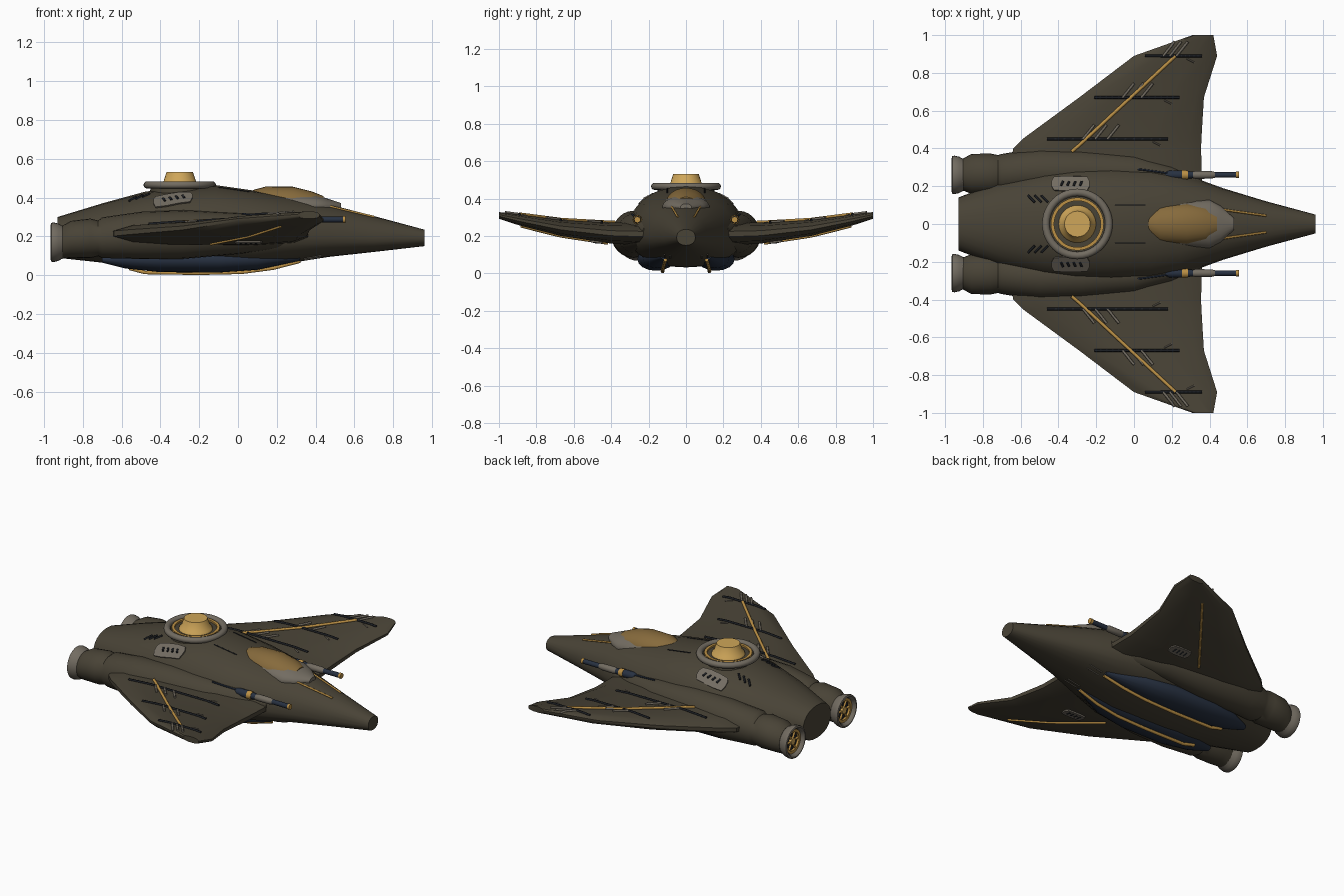
import bpy, bmesh, math
from mathutils import Vector
from mathutils.bvhtree import BVHTree

if "Cube" in bpy.data.objects:
    bpy.data.objects.remove(bpy.data.objects["Cube"])


def material(name, r, g, b):
    m = bpy.data.materials.new(name)
    m.use_nodes = True
    m.diffuse_color = (r, g, b, 1)
    m.node_tree.nodes["Principled BSDF"].inputs["Base Color"].default_value = (r, g, b, 1)
    return m


OLIVE = material("olive hull", .066, .056, .037)
GREY = material("warm grey metal", .17, .15, .12)
GOLD = material("pale gold", .62, .38, .1)
TRIM = material("gold trim", .5, .28, .06)
GLASS = material("amber glass", .24, .145, .045)
BLUE = material("dark blue", .02, .03, .052)
DARK = material("charcoal", .012, .014, .018)

skins = []   # surfaces that small details are laid upon


def loft(name, rings, mat, skin=False, angle=35):
    """Skin a list of equal-sized point rings and cap both ends."""
    bm = bmesh.new()
    rows = [[bm.verts.new(p) for p in ring] for ring in rings]
    n = len(rows[0])
    for a, b in zip(rows, rows[1:]):
        for i in range(n):
            bm.faces.new((a[i], a[(i + 1) % n], b[(i + 1) % n], b[i]))
    bm.faces.new(rows[0])
    bm.faces.new(rows[-1])
    bmesh.ops.recalc_face_normals(bm, faces=bm.faces)
    if skin:
        skins.append(BVHTree.FromBMesh(bm))
    mesh = bpy.data.meshes.new(name)
    bm.to_mesh(mesh)
    bm.free()
    mesh.materials.append(mat)
    ob = bpy.data.objects.new(name, mesh)
    bpy.context.collection.objects.link(ob)
    bpy.ops.object.select_all(action='DESELECT')
    ob.select_set(True)
    bpy.context.view_layer.objects.active = ob
    bpy.ops.object.shade_smooth_by_angle(angle=math.radians(angle))


def section(x, y, z, ry, up, down, n=24, power=1.0):
    """Rounded cross-section across the x axis."""
    ring = []
    for i in range(n):
        a = math.tau * i / n
        c, s = math.cos(a), math.sin(a)
        c = math.copysign(abs(c) ** power, c)
        s = math.copysign(abs(s) ** power, s)
        ring.append((x, y + ry * c, z + (up if s > 0 else down) * s))
    return ring


def lathe(name, centre, profile, mat, axis='X', n=24, angle=35):
    """Turn (distance, radius) pairs about an axis through centre."""
    rings = []
    for d, r in profile:
        ring = []
        for i in range(n):
            c, s = r * math.cos(math.tau * i / n), r * math.sin(math.tau * i / n)
            ring.append(Vector(centre) + Vector((d, c, s) if axis == 'X' else (c, s, d)))
        rings.append(ring)
    loft(name, rings, mat, angle=angle)


def tube(name, path, r, mat, n=6):
    path = [Vector(p) for p in path]
    rings = []
    for i, p in enumerate(path):
        t = (path[min(i + 1, len(path) - 1)] - path[max(i - 1, 0)]).normalized()
        u = t.cross(Vector((0, 0, 1) if abs(t.z) < .9 else (1, 0, 0))).normalized()
        v = u.cross(t)
        rings.append([p + r * (u * math.cos(math.tau * k / n) + v * math.sin(math.tau * k / n))
                      for k in range(n)])
    loft(name, rings, mat, angle=65)


def drop(x, y, below=False):
    """Outermost skin point and normal above or below (x, y)."""
    way = 1 if below else -1
    hits = [b.ray_cast(Vector((x, y, -way)), Vector((0, 0, way))) for b in skins]
    h = min((h for h in hits if h[0]), key=lambda k: k[3])
    return h[0], h[1]


def line(name, a, b, r, mat, below=False, steps=14):
    """Thin bead following the skin from a to b."""
    pts = []
    for i in range(steps + 1):
        f = i / steps
        p, nrm = drop(a[0] + (b[0] - a[0]) * f, a[1] + (b[1] - a[1]) * f, below)
        pts.append(p + nrm * r * .4)
    tube(name, pts, r, mat)


def plate(name, x, y, lx, ly, mat, below=False):
    """Bevelled oblong panel lying on the skin."""
    low, high = [], []
    for i in range(12):
        a = math.tau * (i + .5) / 12
        c, s = math.cos(a), math.sin(a)
        px = x + lx * max(-1, min(1, 1.25 * c))
        p, nrm = drop(px, y + ly * max(-1, min(1, 1.25 * s)), below)
        low.append(p - nrm * .015)
        high.append(p + nrm * .009)
    loft(name, [low, high], mat)


# Fuselage: x, half width, bottom, middle, top
hull = [(-.93, .14, .09, .19, .30), (-.7, .23, .065, .2, .37), (-.48, .285, .045, .21, .43),
        (-.3, .31, .035, .21, .455), (-.12, .31, .032, .21, .465), (.09, .3, .035, .205, .435),
        (.25, .27, .06, .2, .41), (.47, .19, .095, .195, .365), (.7, .12, .12, .192, .305),
        (.96, .05, .15, .192, .235)]
loft("fuselage", [section(x, 0, m, w, t - m, m - b, 24, .9) for x, w, b, m, t in hull], OLIVE, True)

# Canopy frame and glass: x, half width, top
frame = [(.06, .05, .405), (.1, .1, .43), (.25, .122, .437), (.4, .127, .415), (.46, .095, .395),
         (.53, .03, .372)]
loft("canopy_frame", [section(x, 0, .355, w, t - .355, .05) for x, w, t in frame], GREY)
glass = [(.05, .03, .42), (.08, .07, .44), (.14, .105, .456), (.28, .11, .457), (.38, .095, .432),
         (.44, .055, .408)]
loft("canopy_glass", [section(x, 0, .37, w, t - .37, .03) for x, w, t in glass], GLASS)

# Dorsal turret
hub = (-.3, 0, 0)
rim = [(.465 + .019 * math.sin(a), .167 + .02 * math.cos(a))
       for a in (math.tau * k / 12 - 2 for k in range(12))]
lathe("turret_pedestal", hub, [(.38, .16), (.455, .15)], OLIVE, 'Z', 32)
lathe("turret_ring", hub, rim, GREY, 'Z', 40, 60)
lathe("turret_deck", hub, [(.44, .15), (.463, .15)], OLIVE, 'Z', 40)
lathe("turret_trim", hub, [(.46, .14), (.474, .14), (.474, .123), (.46, .123)], TRIM, 'Z', 40)
lathe("turret_dome", hub, [(.46, .1), (.475, .094), (.485, .083), (.532, .068)], GOLD, 'Z', 32)

# Section tables for the mirrored parts
pod = [(-.905, .262, .17, .085, .085), (-.86, .265, .185, .106, .095), (-.76, .265, .19, .108, .102),
       (-.72, .265, .19, .1, .092), (-.7, .265, .193, .106, .105), (-.6, .275, .2, .112, .113),
       (-.5, .28, .205, .12, .122), (-.28, .28, .21, .115, .125), (0, .27, .215, .1, .105),
       (.2, .23, .22, .08, .085), (.36, .18, .225, .05, .05)]
span = [(.22, -.66, .36, .21, .12), (.4, -.64, .355, .215, .112), (.45, -.59, .357, .22, .106),
        (.67, -.29, .37, .243, .085), (.89, 0, .44, .285, .058), (1, .31, .42, .31, .036)]
foil = [(0, .12), (.1, .38), (.3, .5), (.72, .5), (.93, .36), (1, .12)]
foil += [(u, -v) for u, v in reversed(foil)]
keel = [(-.7, .16, .08, .02, .015), (-.58, .16, .08, .07, .045), (-.4, .16, .078, .1, .062),
        (-.1, .16, .076, .1, .062), (.1, .15, .08, .08, .052), (.32, .12, .09, .015, .015)]

for s, side in ((-1, "front"), (1, "back")):
    # Engine pod, wing and belly blister
    loft(side + "_engine_pod", [section(x, s * y, z, ry, rz, rz) for x, y, z, ry, rz in pod],
         OLIVE, True)
    loft(side + "_wing", [[(b + (f - b) * u, s * y, z + t * v) for u, v in foil]
                          for y, b, f, z, t in span], OLIVE, True)
    loft(side + "_belly_blister", [section(x, s * y, z, ry, rz, rz, 16)
                                   for x, y, z, ry, rz in keel], BLUE)
    tube(side + "_belly_rail", [(-.56, s * .125, .035), (-.48, s * .125, .014), (-.2, s * .125, .01),
                                (.02, s * .125, .015), (.18, s * .12, .036), (.32, s * .11, .072)],
         .01, TRIM)

    # Engine nozzle with spoked core
    eng = (0, s * .26, .17)
    lathe(side + "_nozzle", eng, [(-.89, .08), (-.908, .086), (-.925, .096), (-.95, .102),
                                  (-.962, .1), (-.965, .09), (-.955, .08), (-.925, .074)],
          GREY, n=28, angle=60)
    lathe(side + "_nozzle_core", eng, [(-.9, .074), (-.93, .074)], DARK)
    lathe(side + "_nozzle_trim", eng, [(-.92, .075), (-.944, .075), (-.944, .058), (-.92, .058)],
          TRIM)
    lathe(side + "_nozzle_hub", eng, [(-.92, .028), (-.945, .022)], GOLD, n=12)
    for k in range(6):
        a = math.tau * k / 6
        end = Vector((-.934, s * .26 + .06 * math.cos(a), .17 + .06 * math.sin(a)))
        tube(side + "_nozzle_spoke", [(-.934, s * .26, .17), end], .007, TRIM)

    # Forward gun
    gun = (0, s * .26, .287)
    lathe(side + "_gun_mount", gun, [(.15, .012), (.19, .024), (.26, .024), (.32, .016)], BLUE, n=12)
    lathe(side + "_gun_collar", gun, [(.255, .026), (.285, .024)], TRIM, n=12)
    lathe(side + "_gun_sleeve", gun, [(.305, .015), (.325, .021), (.41, .02), (.43, .015)], GREY, n=12)
    lathe(side + "_gun_barrel", gun, [(.42, .015), (.545, .015)], BLUE, n=12)
    lathe(side + "_gun_muzzle", gun, [(.54, .017), (.555, .017)], TRIM, n=12)

for s, side in ((-1, "front"), (1, "back")):
    # Wing stripes, seams and ribs
    line(side + "_wing_stripe", (-.33, s * .38), (.22, s * .89), .009, TRIM)
    line(side + "_wing_under_stripe", (-.14, s * .42), (.22, s * .88), .007, TRIM, True)
    for y, a, b, ribs, gap in ((.45, -.46, .18, -.27, .065), (.67, -.21, .24, -.06, .05),
                               (.89, .06, .36, .155, .035)):
        line(side + "_wing_seam", (a, s * y), (b, s * y), .007, DARK)
        for k in range(3):
            x = ribs + gap * k
            line(side + "_wing_rib", (x, s * y), (x + .06, s * (y + .075)), .007, GREY, steps=4)
        line(side + "_wing_tick", (b - .08, s * (y - .015)), (b - .04, s * (y - .035)), .004, GREY,
             steps=2)

    # Vents with slots
    plate(side + "_hull_vent", -.335, s * .21, .1, .038, GREY)
    plate(side + "_wing_vent", .055, s * .48, .07, .035, GREY, True)
    for k in range(4):
        x = -.385 + .033 * k
        p, q = drop(x, s * .2), drop(x + .01, s * .222)
        tube(side + "_vent_slot", [p[0] + p[1] * .006, q[0] + q[1] * .006], .006, DARK)
        x = .015 + .026 * k
        p, q = drop(x, s * .465, True), drop(x, s * .495, True)
        tube(side + "_wing_vent_slot", [p[0] + p[1] * .006, q[0] + q[1] * .006], .006, DARK)

    # Hull slits, seams, nose stripes and chin bars
    for k in range(3):
        x = -.56 + .035 * k
        line(side + "_hull_slit", (x, s * .15), (x + .035, s * .115), .006, DARK, steps=3)
    line(side + "_spine_seam", (-.1, s * .1), (.06, s * .1), .003, DARK)
    line(side + "_shoulder_seam", (.02, s * .29), (.2, s * .265), .005, BLUE)
    line(side + "_nose_stripe", (.47, s * .075), (.7, s * .043), .006, TRIM)
    for k in range(2):
        y = s * (.085 + .03 * k)
        line(side + "_chin_bar", (.34, y), (.43, y), .004, GREY, True, 4)
